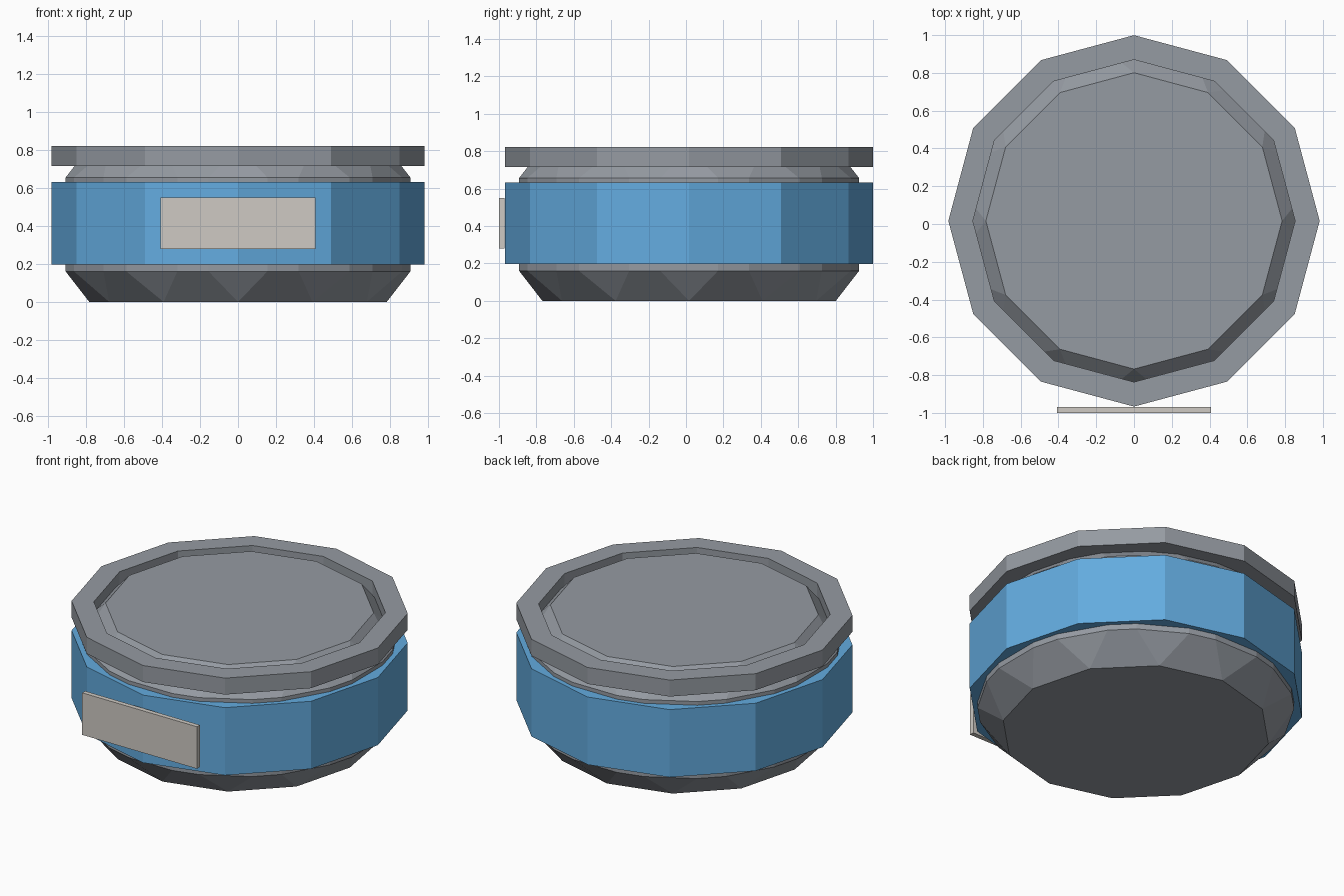
import bpy, bmesh, math

if "Cube" in bpy.data.objects:
    bpy.data.objects.remove(bpy.data.objects["Cube"])

CY = 0.0165   # centre of the round parts; the label plate sticks out in front
SIDES = 12


def material(name, rgb):
    m = bpy.data.materials.new(name)
    m.diffuse_color = (*rgb, 1)
    m.use_nodes = True
    m.node_tree.nodes["Principled BSDF"].inputs["Base Color"].default_value = m.diffuse_color
    return m


grey = material("metal grey", (0.30, 0.325, 0.36))
blue = material("band blue", (0.125, 0.41, 0.74))
cream = material("label cream", (0.62, 0.59, 0.55))


def finish(name, bm, mat):
    bmesh.ops.recalc_face_normals(bm, faces=bm.faces)
    me = bpy.data.meshes.new(name)
    bm.to_mesh(me)
    bm.free()
    me.materials.append(mat)
    ob = bpy.data.objects.new(name, me)
    bpy.context.collection.objects.link(ob)
    return ob


def circle(bm, r, z):
    angles = [2 * math.pi * i / SIDES for i in range(SIDES)]
    return [bm.verts.new((r * math.cos(a), CY + r * math.sin(a), z)) for a in angles]


def ring(name, r_out, r_in, z0, z1, mat):
    bm = bmesh.new()
    loops = [circle(bm, r, z) for r, z in
             ((r_out, z0), (r_out, z1), (r_in, z1), (r_in, z0))]
    for k in range(4):
        a, b = loops[k], loops[(k + 1) % 4]
        for i in range(SIDES):
            j = (i + 1) % SIDES
            bm.faces.new((a[i], a[j], b[j], b[i]))
    return finish(name, bm, mat)


# Bevelled can body
bm = bmesh.new()
low, high = circle(bm, 0.951, 0), circle(bm, 0.951, 0.817)
bm.faces.new(low)
bm.faces.new(high)
for i in range(SIDES):
    j = (i + 1) % SIDES
    bm.faces.new((low[i], low[j], high[j], high[i]))
body = finish("can_body", bm, grey)
bevel = body.modifiers.new("bevel", 'BEVEL')
bevel.width = 0.161
bevel.segments = 1
bevel.limit_method = 'NONE'

# Top rim and coloured band
ring("lid_rim", 0.983, 0.853, 0.716, 0.822, grey)
ring("side_band", 0.983, 0.853, 0.197, 0.632, blue)

# Front label plate
bm = bmesh.new()
bmesh.ops.create_cube(bm, size=1)
for v in bm.verts:
    v.co = (v.co.x * 0.816, -0.985 + v.co.y * 0.03, 0.415 + v.co.z * 0.27)
finish("front_label", bm, cream)
